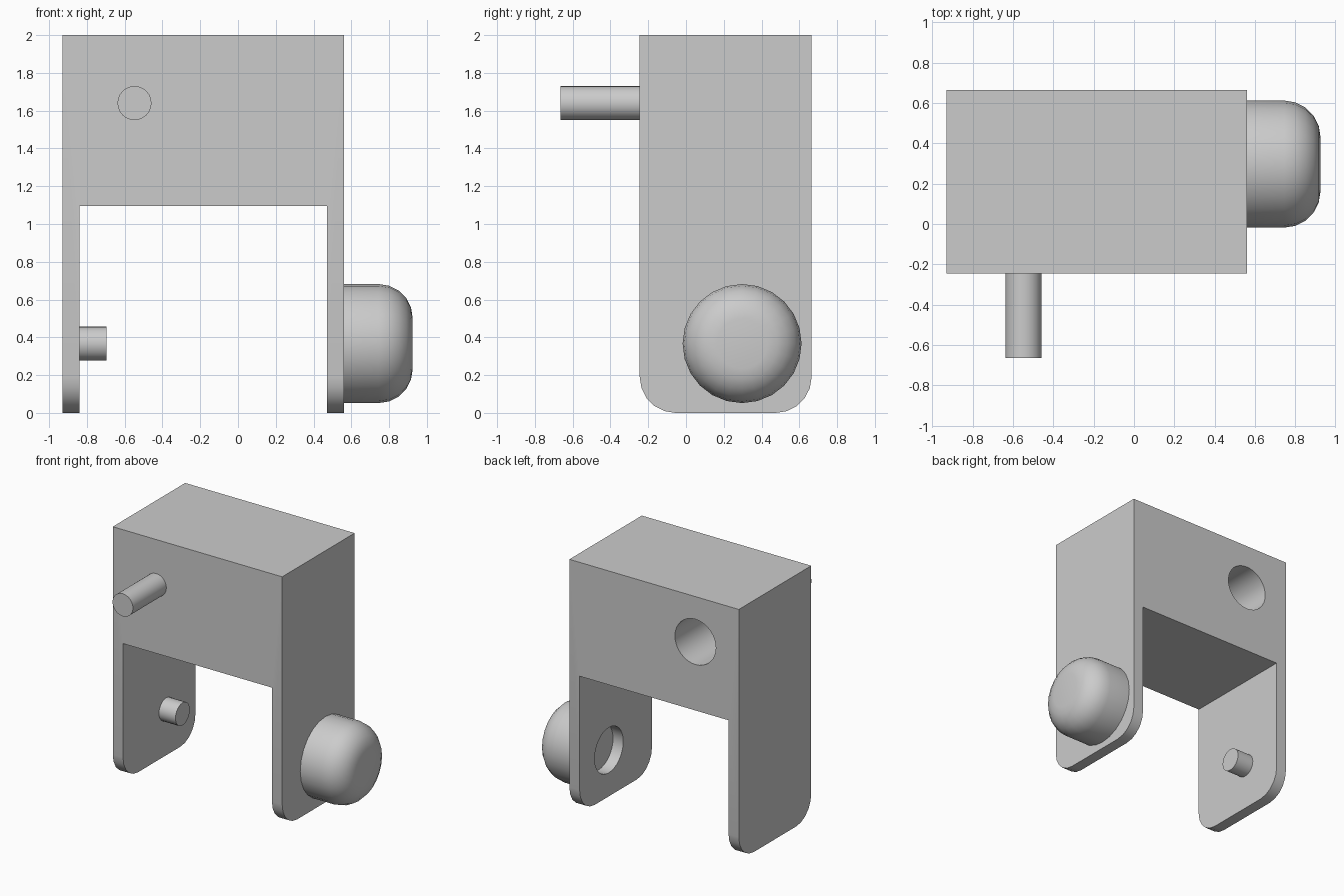
import bpy, bmesh, math
from mathutils import Matrix, Vector

if "Cube" in bpy.data.objects:
    bpy.data.objects.remove(bpy.data.objects["Cube"], do_unlink=True)

gray = bpy.data.materials.new("plain gray")
gray.use_nodes = True
gray.diffuse_color = (0.6, 0.6, 0.6, 1)
gray.node_tree.nodes["Principled BSDF"].inputs["Base Color"].default_value = gray.diffuse_color

LEFT, RIGHT, FRONT, BACK, TOP = 0.56, -0.93, -0.245, 0.665, 2.0
WALL, ARCH = 0.09, 1.095
PIN_X, PIN_Z = -0.548, 1.64
AXLE_Y, AXLE_Z = 0.297, 0.367
PIN_R, HOLE_R, KNOB_R = 0.09, 0.18, 0.315


def finish(bm, name):
    bmesh.ops.recalc_face_normals(bm, faces=bm.faces)
    mesh = bpy.data.meshes.new(name)
    bm.to_mesh(mesh)
    bm.free()
    mesh.materials.append(gray)
    obj = bpy.data.objects.new(name, mesh)
    bpy.context.collection.objects.link(obj)
    return obj


def activate(obj):
    bpy.ops.object.select_all(action='DESELECT')
    obj.select_set(True)
    bpy.context.view_layer.objects.active = obj


def smooth(obj):
    activate(obj)
    bpy.ops.object.shade_smooth_by_angle(angle=math.radians(35))


def rod(name, start, end, radius, sides=24):
    """Closed cylinder between two points."""
    start, end = Vector(start), Vector(end)
    axis = end - start
    turn = axis.to_track_quat('Z', 'Y').to_matrix().to_4x4()
    bm = bmesh.new()
    bmesh.ops.create_cone(bm, cap_ends=True, segments=sides, radius1=radius,
                          radius2=radius, depth=axis.length,
                          matrix=Matrix.Translation((start + end) / 2) @ turn)
    return finish(bm, name)


# Bracket: arch outline pushed from front to back, with rounded leg ends
outline = [(RIGHT, 0), (RIGHT + WALL, 0), (RIGHT + WALL, ARCH), (LEFT - WALL, ARCH),
           (LEFT - WALL, 0), (LEFT, 0), (LEFT, TOP), (RIGHT, TOP)]
bm = bmesh.new()
face = bm.faces.new([bm.verts.new((x, FRONT, z)) for x, z in outline])
pushed = bmesh.ops.extrude_face_region(bm, geom=[face], use_keep_orig=True)
bmesh.ops.translate(bm, vec=(0, BACK - FRONT, 0),
                    verts=[g for g in pushed["geom"] if isinstance(g, bmesh.types.BMVert)])
corners = [e for e in bm.edges if all(v.co.z < 0.01 for v in e.verts)
           and abs(e.verts[0].co.x - e.verts[1].co.x) > 0.01]
bmesh.ops.bevel(bm, geom=corners, offset=0.19, segments=5, profile=0.5, affect='EDGES')
bracket = finish(bm, "bracket")

# Blind socket in the back, and a hole through the left leg
cutters = [
    rod("socket_cutter", (PIN_X, BACK - 0.5, PIN_Z), (PIN_X, BACK + 0.1, PIN_Z), HOLE_R, 32),
    rod("leg_hole_cutter", (LEFT - 0.2, AXLE_Y, AXLE_Z), (LEFT + 0.1, AXLE_Y, AXLE_Z), HOLE_R, 32),
]
for cutter in cutters:
    cut = bracket.modifiers.new(cutter.name, 'BOOLEAN')
    cut.operation = 'DIFFERENCE'
    cut.solver = 'EXACT'
    cut.object = cutter
    activate(bracket)
    bpy.ops.object.modifier_apply(modifier=cut.name)
    bpy.data.objects.remove(cutter, do_unlink=True)
smooth(bracket)

# Pins
smooth(rod("front_pin", (PIN_X, FRONT, PIN_Z), (PIN_X, -0.665, PIN_Z), PIN_R))
smooth(rod("right_leg_peg", (RIGHT + WALL, AXLE_Y, AXLE_Z), (-0.695, AXLE_Y, AXLE_Z), PIN_R))

# Rounded knob covering the hole on the left leg
bm = bmesh.new()
bmesh.ops.create_cone(bm, cap_ends=True, segments=24, radius1=KNOB_R, radius2=KNOB_R,
                      depth=0.365, matrix=Matrix.Translation((LEFT + 0.1825, AXLE_Y, AXLE_Z))
                      @ Matrix.Rotation(math.pi / 2, 4, 'Y'))
rim = [e for e in bm.edges if all(v.co.x > LEFT + 0.2 for v in e.verts)]
bmesh.ops.bevel(bm, geom=rim, offset=0.18, segments=5, profile=0.5, affect='EDGES')
smooth(finish(bm, "left_leg_knob"))
